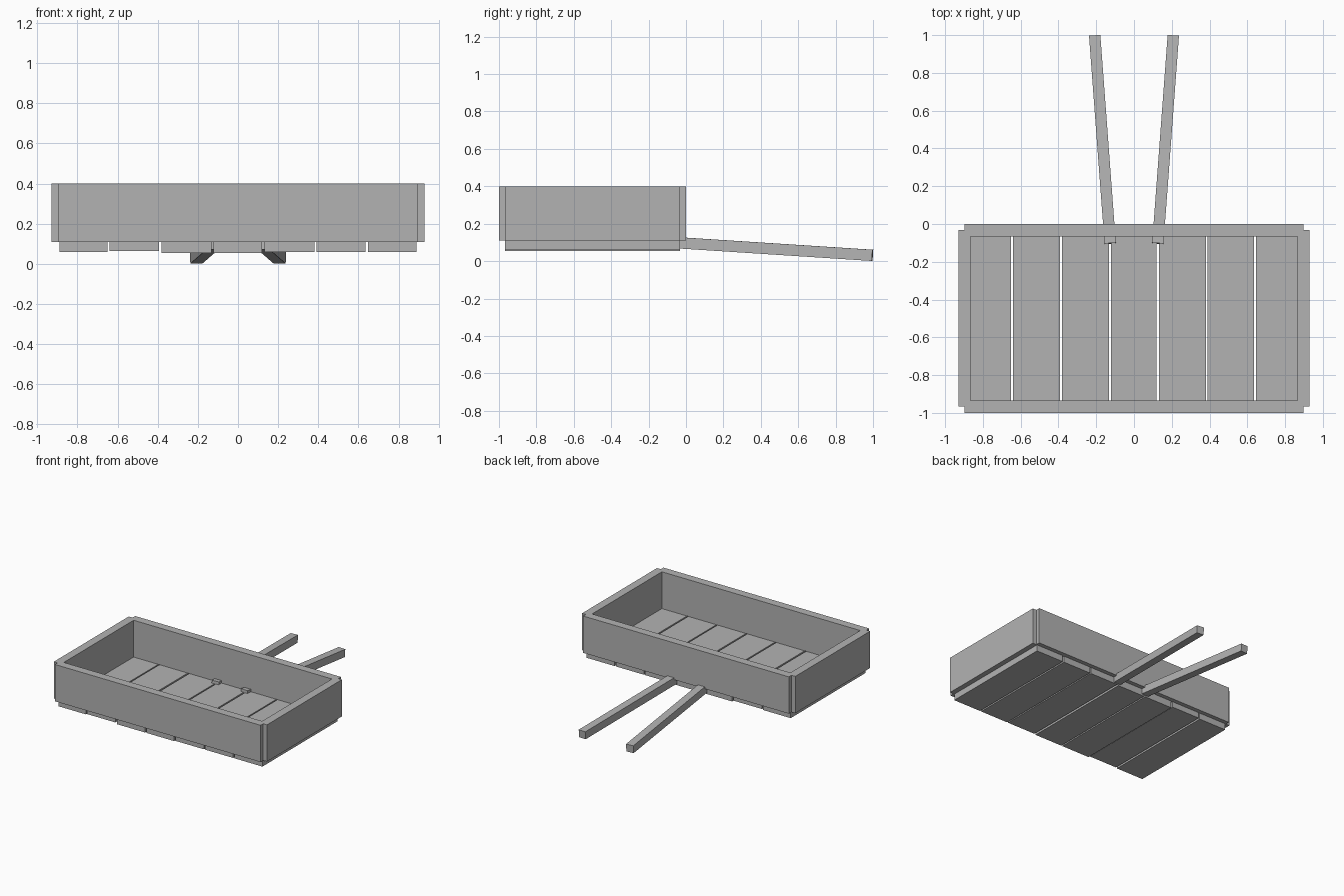
import bpy
from mathutils import Vector

cube = bpy.data.objects.get("Cube")
if cube:
    bpy.data.objects.remove(cube, do_unlink=True)

GREY = 0.45
wood = bpy.data.materials.new("plain_grey")
wood.use_nodes = True
wood.diffuse_color = (GREY, GREY, GREY, 1)
wood.node_tree.nodes["Principled BSDF"].inputs["Base Color"].default_value = (GREY, GREY, GREY, 1)


def finish(name):
    obj = bpy.context.object
    obj.name = name
    obj.data.materials.append(wood)
    return obj


def box(name, x, y, z):
    """Box from its (low, high) span on each axis."""
    bpy.ops.mesh.primitive_cube_add(size=1, location=[sum(s) / 2 for s in (x, y, z)])
    obj = finish(name)
    obj.scale = [s[1] - s[0] for s in (x, y, z)]
    return obj


def beam(name, start, end, width):
    """Square beam running between two points."""
    start, end = Vector(start), Vector(end)
    along = end - start
    side = along.cross(Vector((0, 0, 1))).normalized()
    up = side.cross(along).normalized()
    bpy.ops.mesh.primitive_cube_add(size=1)
    obj = finish(name)
    for v in obj.data.vertices:
        v.co = (start + along * (v.co.y + 0.5)
                + side * v.co.x * width + up * v.co.z * width)
    return obj


# Long and short walls of the tray
wall_z = (0.11, 0.40)
box("front_wall", (-0.897, 0.897), (-1.0, -0.935), wall_z)
box("back_wall", (-0.897, 0.897), (-0.065, 0.0), wall_z)
box("left_wall", (0.865, 0.93), (-0.967, -0.033), wall_z)
box("right_wall", (-0.93, -0.865), (-0.967, -0.033), wall_z)

# Floor planks with narrow gaps, slightly uneven in thickness
edges = [(-0.89, -0.65), (-0.64, -0.393), (-0.38, -0.133), (-0.122, 0.12),
         (0.132, 0.38), (0.39, 0.635), (0.647, 0.89)]
bottoms = [0.06, 0.065, 0.055, 0.055, 0.06, 0.06, 0.06]
for i, (span, low) in enumerate(zip(edges, bottoms)):
    box(f"floor_plank_{i + 1}", span, (-0.967, -0.033), (low, 0.11))

# Pair of splayed handles sloping down to the ground
for name, s in (("left_handle", 1), ("right_handle", -1)):
    beam(name, (s * 0.126, -0.103, 0.102), (s * 0.208, 0.997, 0.031), 0.06)
